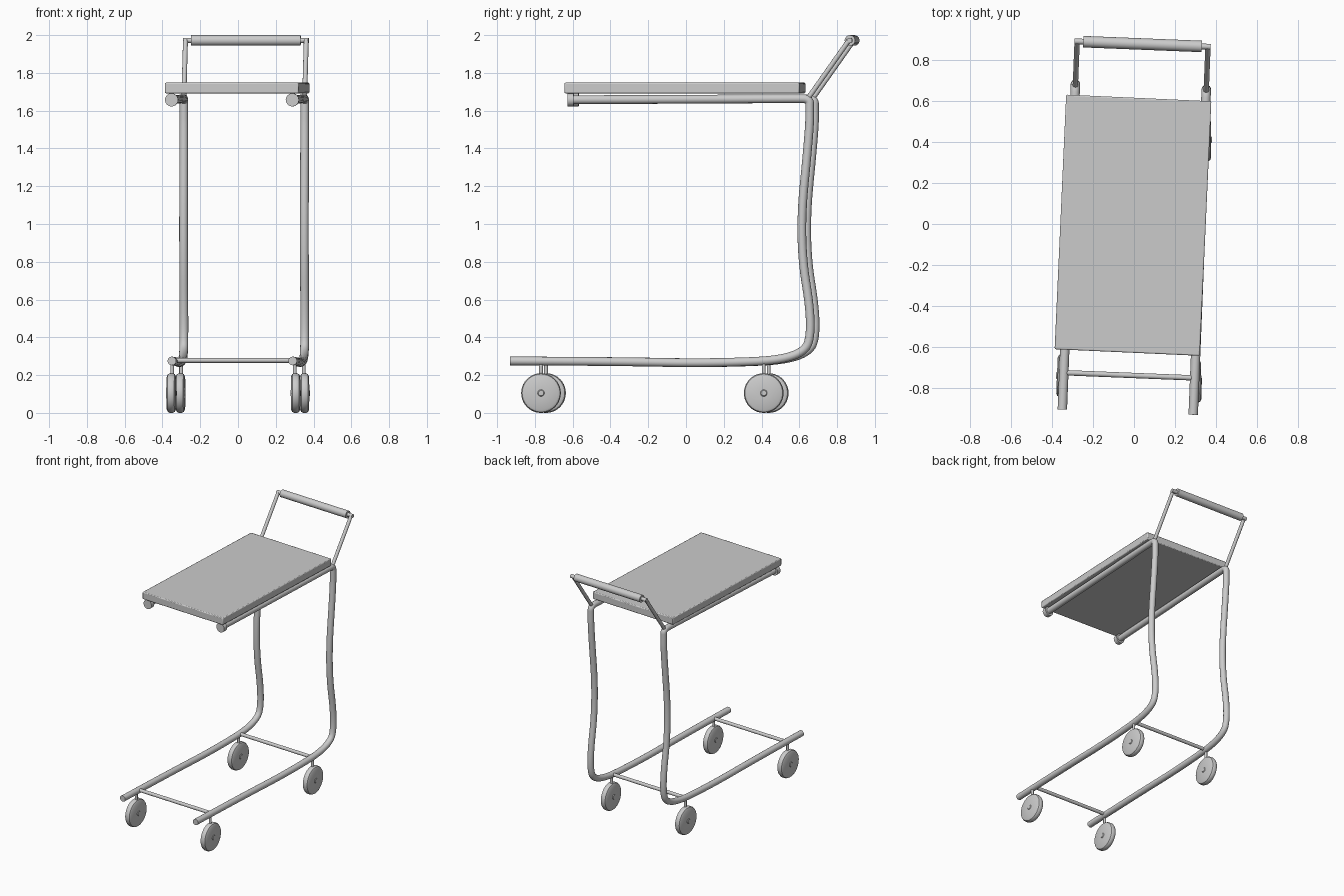
import bpy, bmesh
from math import radians, pi, cos, sin
from mathutils import Matrix, Vector

if "Cube" in bpy.data.objects:
    bpy.data.objects.remove(bpy.data.objects["Cube"])

# The whole cart stands slightly turned about z
TURN = Matrix.Translation((0.0065, 0, 0)) @ Matrix.Rotation(radians(-2.3), 4, 'Z')


def smooth(ob):
    bpy.ops.object.select_all(action='DESELECT')
    ob.select_set(True)
    bpy.context.view_layer.objects.active = ob
    bpy.ops.object.shade_smooth_by_angle(angle=radians(35))


def tube(name, pts, radius, curved=False):
    cu = bpy.data.curves.new(name, 'CURVE')
    cu.dimensions = '3D'
    cu.bevel_depth = radius
    cu.bevel_resolution = 6
    cu.use_fill_caps = True
    sp = cu.splines.new('NURBS' if curved else 'POLY')
    sp.points.add(len(pts) - 1)
    for p, co in zip(sp.points, pts):
        p.co = (*co, 1)
    if curved:
        sp.order_u = 3
        sp.use_endpoint_u = True
        sp.resolution_u = 12
    ob = bpy.data.objects.new(name, cu)
    bpy.context.collection.objects.link(ob)
    bpy.ops.object.select_all(action='DESELECT')
    ob.select_set(True)
    bpy.context.view_layer.objects.active = ob
    bpy.ops.object.convert(target='MESH')
    ob = bpy.context.object
    ob.matrix_world = TURN
    smooth(ob)
    return ob


def wheel(name, loc, yaw):
    # Half profile (x, r) revolved about the axle
    prof = [(-.028, 0), (-.028, .014), (-.024, .018), (-.024, .088), (-.018, .1),
            (-.008, .105), (.008, .105), (.018, .1), (.024, .088), (.024, .018),
            (.028, .014), (.028, 0)]
    bm = bmesh.new()
    vs = [bm.verts.new((x, 0, r)) for x, r in prof]
    es = [bm.edges.new(p) for p in zip(vs, vs[1:])]
    bmesh.ops.spin(bm, geom=vs + es, cent=(0, 0, 0), axis=(1, 0, 0),
                   angle=2 * pi, steps=40, use_duplicate=False)
    bmesh.ops.remove_doubles(bm, verts=bm.verts, dist=1e-5)
    bmesh.ops.recalc_face_normals(bm, faces=bm.faces)
    me = bpy.data.meshes.new(name)
    bm.to_mesh(me)
    bm.free()
    ob = bpy.data.objects.new(name, me)
    bpy.context.collection.objects.link(ob)
    ob.matrix_world = TURN @ Matrix.Translation(loc) @ Matrix.Rotation(radians(yaw), 4, 'Z')
    smooth(ob)


# Side profile (y, z) of one continuous frame tube
side = [(-.92, .275), (-.4, .273), (.15, .262), (.63, .285), (.688, .45), (.61, .92),
        (.668, 1.5), (.668, 1.61), (.668, 1.662), (.6, 1.664), (0, 1.66), (-.6, 1.658)]
for tag, s in (("left", -1), ("right", 1)):
    x = s * .32
    pts = [(x, y, z) for y, z in side]
    pts[-2] = (x - .007, *side[-2])
    pts[-1] = (x - .014, *side[-1])
    tube(tag + "_frame_tube", pts, .023, True)
    tube(tag + "_tube_cap", [(x - .014, -.615, 1.657), (x - .014, -.582, 1.657)], .035)
    # Handle arm rising from the frame corner
    tube(tag + "_handle_arm", [(x, .645, 1.645), (x, .876, 1.972)], .013)
    # Casters
    for end, y in (("front", -.755), ("rear", .425)):
        tube(f"{tag}_{end}_caster_stem", [(s * .325, y, .19), (s * .325, y, .27)], .010)
        wheel(f"{tag}_{end}_wheel", (s * .329, y, .105), 3 if s > 0 else 0)

# Cross bars and push handle
tube("front_cross_bar", [(-.32, -.74, .278), (.32, -.74, .278)], .013)
tube("rear_cross_bar", [(-.32, .425, .278), (.32, .425, .278)], .013)
tube("handle_bar", [(-.333, .88, 1.972), (.333, .88, 1.972)], .014)
tube("handle_grip", [(-.29, .88, 1.972), (.29, .88, 1.972)], .028)

# Table top slab
bpy.ops.mesh.primitive_cube_add(size=1)
top = bpy.context.object
top.name = "table_top"
top.data.transform(Matrix.Diagonal((.71, 1.245, .056, 1)))
top.matrix_world = Matrix.Translation((-.005, -.006, 1.72)) @ Matrix.Rotation(radians(-2.6), 4, 'Z')
bev = top.modifiers.new("edge_bevel", 'BEVEL')
bev.width = .006
bev.segments = 2
smooth(top)
